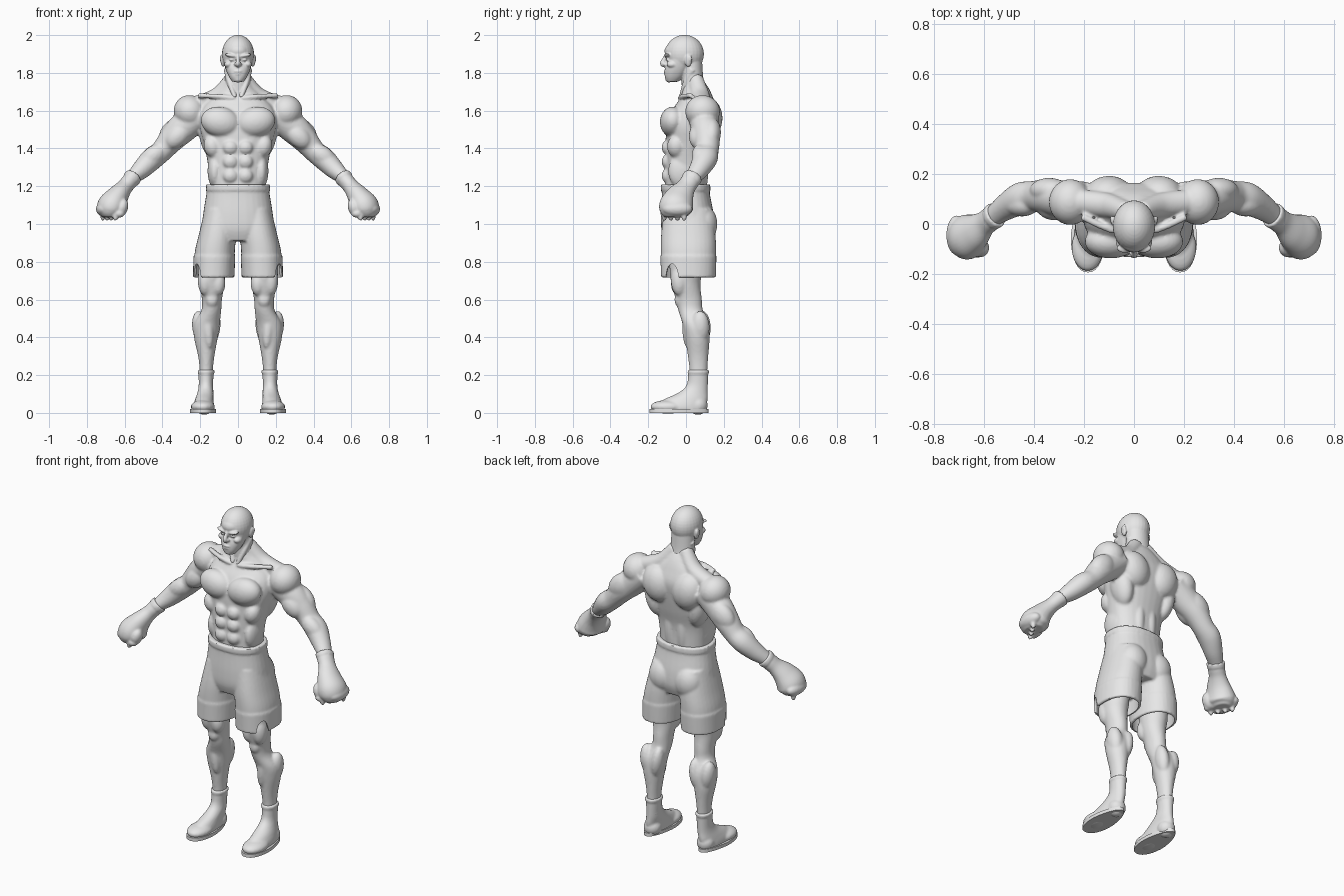
import bpy
import bmesh
from math import cos, sin, tau, radians, copysign
from mathutils import Matrix, Vector

UNIT = 0.01  # part sizes below are in hundredths
SIDES = 32

default_cube = bpy.data.objects.get("Cube")
if default_cube:
    bpy.data.objects.remove(default_cube, do_unlink=True)

clay = bpy.data.materials.new("light_grey")
clay.use_nodes = True
clay.diffuse_color = (0.8, 0.8, 0.8, 1)
clay.node_tree.nodes["Principled BSDF"].inputs["Base Color"].default_value = clay.diffuse_color


def ball(bm, centre, size, tilt=0):
    """Ellipsoid, tilted about the front-back axis."""
    place = Matrix.Translation(Vector(centre) * UNIT)
    place = place @ Matrix.Rotation(radians(tilt), 4, 'Y')
    place = place @ Matrix.Diagonal((*(Vector(size) * UNIT), 1))
    bmesh.ops.create_uvsphere(bm, u_segments=28, v_segments=18, radius=1, matrix=place)


def balls(bm, parts):
    for shape in parts.values():
        ball(bm, *shape)


def smooth_path(points, steps=6):
    """Catmull-Rom curve through points of any dimension."""
    p = [Vector(q) * UNIT for q in points]
    p = [p[0]] + p + [p[-1]]
    path = []
    for a, b, c, d in zip(p, p[1:], p[2:], p[3:]):
        for k in range(steps):
            t = k / steps
            path.append(b + (c - a) * (t / 2)
                        + (a * 2 - b * 5 + c * 4 - d) * (t * t / 2)
                        + (b * 3 - a - c * 3 + d) * (t ** 3 / 2))
    return path + [p[-1]]


def tube(bm, points, flat=False, power=2):
    """Closed loft through (x, y, z, half width, half depth) sections."""
    path = smooth_path(points)
    rings = []
    for i, section in enumerate(path):
        ahead = path[min(i + 1, len(path) - 1)]
        behind = path[max(i - 1, 0)]
        way = Vector((ahead - behind)[:3]).normalized()
        if flat:
            way = Vector((0, 0, copysign(1, way.z)))
        depth = Vector((0, 1, 0))
        depth = (depth - way * depth.dot(way)).normalized()
        width = depth.cross(way)
        ring = []
        for k in range(SIDES):
            c, s = cos(tau * k / SIDES), sin(tau * k / SIDES)
            c = copysign(abs(c) ** (2 / power), c)
            s = copysign(abs(s) ** (2 / power), s)
            ring.append(bm.verts.new(Vector(section[:3])
                                     + width * (section[3] * c) + depth * (section[4] * s)))
        rings.append(ring)
    for a, b in zip(rings, rings[1:]):
        for k in range(SIDES):
            n = (k + 1) % SIDES
            bm.faces.new((a[k], a[n], b[n], b[k]))
    bm.faces.new(rings[0][::-1])
    bm.faces.new(rings[-1])


def mirror(bm):
    """Copy everything so far to the other side."""
    copy = bmesh.ops.duplicate(bm, geom=bm.verts[:] + bm.edges[:] + bm.faces[:])["geom"]
    for v in copy:
        if isinstance(v, bmesh.types.BMVert):
            v.co.x = -v.co.x
    bmesh.ops.reverse_faces(bm, faces=[f for f in copy if isinstance(f, bmesh.types.BMFace)])


def finish(bm, name, voxel=None, relax=3):
    """Make the object; with a voxel size its pieces melt into one skin."""
    mesh = bpy.data.meshes.new(name)
    bm.to_mesh(mesh)
    bm.free()
    mesh.materials.append(clay)
    ob = bpy.data.objects.new(name, mesh)
    bpy.context.collection.objects.link(ob)
    if voxel:
        fuse = ob.modifiers.new("fuse", 'REMESH')
        fuse.mode = 'VOXEL'
        fuse.voxel_size = voxel
        fuse.use_smooth_shade = True
        soften = ob.modifiers.new("soften", 'SMOOTH')
        soften.factor = 0.5
        soften.iterations = relax
    return ob


def make_active(ob):
    bpy.ops.object.select_all(action='DESELECT')
    ob.select_set(True)
    bpy.context.view_layer.objects.active = ob


# Body: arm
body = bmesh.new()
tube(body, [(20, 9, 158, 7.5, 8), (29, 10, 151, 8, 7.5), (35, 11, 145, 7, 7),
            (40.5, 11, 138.5, 5.8, 6.2), (45.5, 10, 134.5, 6, 6.6), (51, 7, 129, 5.1, 5.4),
            (56.5, 3, 124, 3.6, 4.2), (60, 0, 120, 3.4, 4)])
balls(body, {
    "shoulder": ((25.5, 8.8, 159.5), (8.5, 9.2, 8.8), 30),
    "biceps": ((32, 6.5, 146.5), (8, 5, 5.5), 45),
    "triceps": ((34, 13.5, 148.5), (9, 5, 6.5), 45),
    "forearm": ((45, 7.5, 136), (8, 4.5, 5), 40),
})
# Body: leg
tube(body, [(13, 0, 90, 7.5, 9), (13.8, 0, 75, 7.4, 8.6), (13.8, 0, 68, 6.6, 7.6),
            (13.8, 1.5, 60, 5.3, 6.9), (14.2, 2.5, 54, 5.3, 6.5), (16.5, 5, 47, 6.8, 6.8),
            (17, 6, 40, 6.3, 6.5), (16.8, 6.4, 30, 4.3, 5.4), (16.8, 6.6, 22, 3.5, 4.7),
            (16.8, 6.6, 12, 3.5, 4.7)], flat=True)
balls(body, {
    "kneecap": ((13.8, -3.3, 60), (3.4, 2.8, 4.3)),
    "inner thigh": ((10.5, -4, 68.5), (3.8, 4, 6.5)),
    "outer thigh": ((17.3, -3.5, 70), (4, 4.5, 8)),
    "inner calf": ((13, 8.6, 45), (3.6, 4.5, 9), -8),
    "outer calf": ((20, 7.5, 45), (4.2, 5, 9), 8),
    "shin": ((16, 1, 46), (3, 3, 12), 5),
})
# Body: chest and back muscles
balls(body, {
    "chest": ((9.3, -7, 154), (10.5, 6.8, 8), -12),
    "shoulder blade": ((10, 11.5, 156), (9.5, 7.8, 11), 15),
    "side back": ((14.8, 7, 146), (5.5, 7.5, 12), 12),
    "oblique": ((12.3, -2, 128), (3.8, 7.5, 9)),
    "ribs": ((13.5, -5, 141), (4.6, 5, 6), 15),
    "lower back": ((4, 8, 130), (3.6, 4, 15)),
})
for z in (125.5, 133, 140.5):  # stomach muscles
    ball(body, (4, -9.8, z), (4, 3.1, 3.9))
tube(body, [(3, 5, 177, 4, 4), (11, 7.5, 168, 4.2, 5), (23, 9, 163, 4.5, 5)])  # trapezius
tube(body, [(2, -3, 166.5, 1.3, 1.3), (10, -2, 167.5, 1.3, 1.4), (21, 3, 168, 1.3, 1.4)])  # collarbone
mirror(body)
# Body: trunk, ending inside the neck
tube(body, [(0, 0, 112, 14.5, 11), (0, 0, 121, 14.8, 11), (0, 0.3, 132, 16, 11.2),
            (0, 1.5, 142, 18, 12.3), (0, 2.7, 152, 20.3, 13), (0, 4.5, 160, 19.5, 12),
            (0, 5.7, 167, 14, 8.6), (0, 5, 172, 8.5, 7), (0, 4, 176, 6.4, 5.2)],
     flat=True, power=2.3)
finish(body, "body", voxel=0.008)

# Head: paired features
head = bmesh.new()
tube(head, [(6, 3.5, 182, 1.6, 1.8), (4.5, 0, 175, 1.4, 1.6), (1.6, -2.6, 167, 1.1, 1.2)])  # neck cord
balls(head, {
    "brow": ((3.6, -9.7, 189.2), (3.4, 1.9, 1), -10),
    "eye": ((3.3, -9.4, 187), (1.5, 1.2, 0.8)),
    "cheekbone": ((5, -7.2, 184.6), (2.3, 3, 1.9), 15),
    "nostril": ((1.2, -11.2, 184.6), (0.9, 1.2, 0.9)),
    "ear": ((8.3, 1.2, 186.3), (1, 1.9, 3.2), 8),
    "ear rim": ((8.8, 2, 187.5), (0.8, 1.2, 2)),
})
mirror(head)
# Head: neck, face, nose and skull on the centre line
tube(head, [(0, 5, 165, 8, 7), (0, 4, 172, 7.3, 6.2), (0, 3.3, 178, 6.9, 5.8),
            (0, 2.5, 187, 6.7, 6)], flat=True)
tube(head, [(0, -7.2, 175.3, 3, 3), (0, -6, 178, 4.8, 5.2), (0, -4.5, 182, 6.5, 6.6),
            (0, -2.6, 187, 7.6, 7.2), (0, -2, 192, 7.8, 8)], flat=True, power=2.3)
tube(head, [(0, -9.5, 190.5, 0.9, 1.3), (0, -11, 188, 0.9, 1.2),
            (0, -12.4, 185, 1.3, 1.4), (0, -11, 183.8, 1, 1)])
balls(head, {
    "skull": ((0, -0.8, 190), (8.5, 10.3, 10.1)),
    "forehead": ((0, -4.5, 191.5), (6.3, 6.9, 5)),
    "upper lip": ((0, -10.7, 180.8), (2.4, 1.2, 0.7)),
    "lower lip": ((0, -10.5, 179.4), (2.1, 1.2, 0.7)),
    "chin": ((0, -9, 176.8), (2.7, 2, 1.9)),
})
finish(head, "head", voxel=0.0045)

# Gloves with a rolled cuff, thumb and bare finger tips
gloves = bmesh.new()
tube(gloves, [(55.5, 3.6, 125, 4.2, 4.8), (57.5, 2, 122.5, 4.3, 5), (60, 0, 119.5, 4.3, 5.2),
              (63.5, -3, 115, 5.8, 7.4), (66.5, -5, 110, 7.7, 9), (67.3, -5.4, 106.5, 7.2, 8.4),
              (67.3, -5.4, 103.8, 4.5, 6)])
tube(gloves, [(55.3, 3.8, 125.2, 4.7, 5.3), (56.8, 2.6, 123.4, 4.7, 5.3)])
balls(gloves, {
    "knuckles": ((71, -4.5, 108), (4.2, 8, 4)),
    "thumb": ((61.5, -9.5, 108.5), (3.2, 3.8, 5), -20),
    "thumb tip": ((63, -11, 105.5), (3, 2.6, 2.2)),
})
for i in range(4):
    x, y = 71.5 - 2.2 * i, -1 - 3.5 * i
    tube(gloves, [(x - 0.5, y, 108, 1.5, 1.5), (x, y, 104, 1.4, 1.4), (x - 0.3, y, 102, 1, 1)])
mirror(gloves)
finish(gloves, "gloves", voxel=0.006)

# Shorts: trouser legs and hem panels, then hips and waistband
shorts = bmesh.new()
tube(shorts, [(9, 1, 108, 8.5, 12.5), (10.8, 1.2, 95, 9.8, 14.3),
              (12.3, 1.3, 85, 10.6, 14.6), (12.8, 1.3, 74, 10.6, 14)], flat=True, power=2.2)
tube(shorts, [(12.5, 1.3, 83, 11.1, 14.9), (12.9, 1.3, 71.7, 11, 14.5)], flat=True, power=2.2)
ball(shorts, (8.5, 9, 100), (8.5, 7.6, 10))
mirror(shorts)
tube(shorts, [(0, -0.3, 120.5, 16.2, 12.5), (0, 0, 115, 16.9, 12.8), (0, 0.7, 105, 18.5, 14),
              (0, 1, 97, 19, 14), (0, 1, 91, 15, 12)], flat=True, power=2.3)
tube(shorts, [(0, -0.3, 121, 16.9, 13.1), (0, -0.2, 117.8, 17.1, 13.2)], flat=True, power=2.3)
shorts = finish(shorts, "shorts", voxel=0.0075)

# Hollow the leg openings and notch the hem at each side
opening = bmesh.new()
tube(opening, [(12.9, 1.3, 66, 9.9, 13.4), (12.7, 1.3, 80, 9.4, 13)], flat=True, power=2.2)
ball(opening, (22, -7.5, 71), (5, 3.6, 8))
mirror(opening)
opening = finish(opening, "hem_cutter", voxel=0.0075, relax=1)
opening.hide_render = True
cut = shorts.modifiers.new("hem", 'BOOLEAN')
cut.operation = 'DIFFERENCE'
cut.solver = 'EXACT'
cut.object = opening
make_active(shorts)
for modifier in list(shorts.modifiers):
    bpy.ops.object.modifier_apply(modifier=modifier.name)
bpy.data.objects.remove(opening, do_unlink=True)
bpy.ops.object.shade_smooth_by_angle(angle=radians(50))

# Shoes: ankle boot with a collar, rounded toe and heel
shoes = bmesh.new()
tube(shoes, [(18.2, -3.4, 1.2, 5.6, 14.6), (18.2, -3.2, 4, 5.5, 14.2), (17.8, 0.3, 7.5, 4.8, 11.2),
             (17.2, 4, 11, 4.2, 7.5), (17, 6, 15, 3.8, 5.6), (16.9, 6.5, 22, 4.1, 5.3)], flat=True)
tube(shoes, [(16.9, 6.5, 21, 4.5, 5.7), (16.9, 6.5, 22.8, 4.5, 5.7)], flat=True)
balls(shoes, {
    "toe": ((18.6, -9.5, 3.2), (6.4, 9.4, 3.6)),
    "heel": ((17.8, 6.3, 4), (5, 5.2, 5)),
})
mirror(shoes)
finish(shoes, "shoes", voxel=0.007)

# Soles: thin slabs, narrower at the heel
soles = bmesh.new()
tube(soles, [(18.5, -3.7, 0, 6.9, 15.7), (18.5, -3.7, 2, 6.9, 15.7)], flat=True, power=2.3)
for v in soles.verts:
    if v.co.y > -0.05:
        v.co.x += (0.18 - v.co.x) * (v.co.y + 0.05) * 1.8
mirror(soles)
soles = finish(soles, "soles")
make_active(soles)
bpy.ops.object.shade_smooth_by_angle(angle=radians(40))
